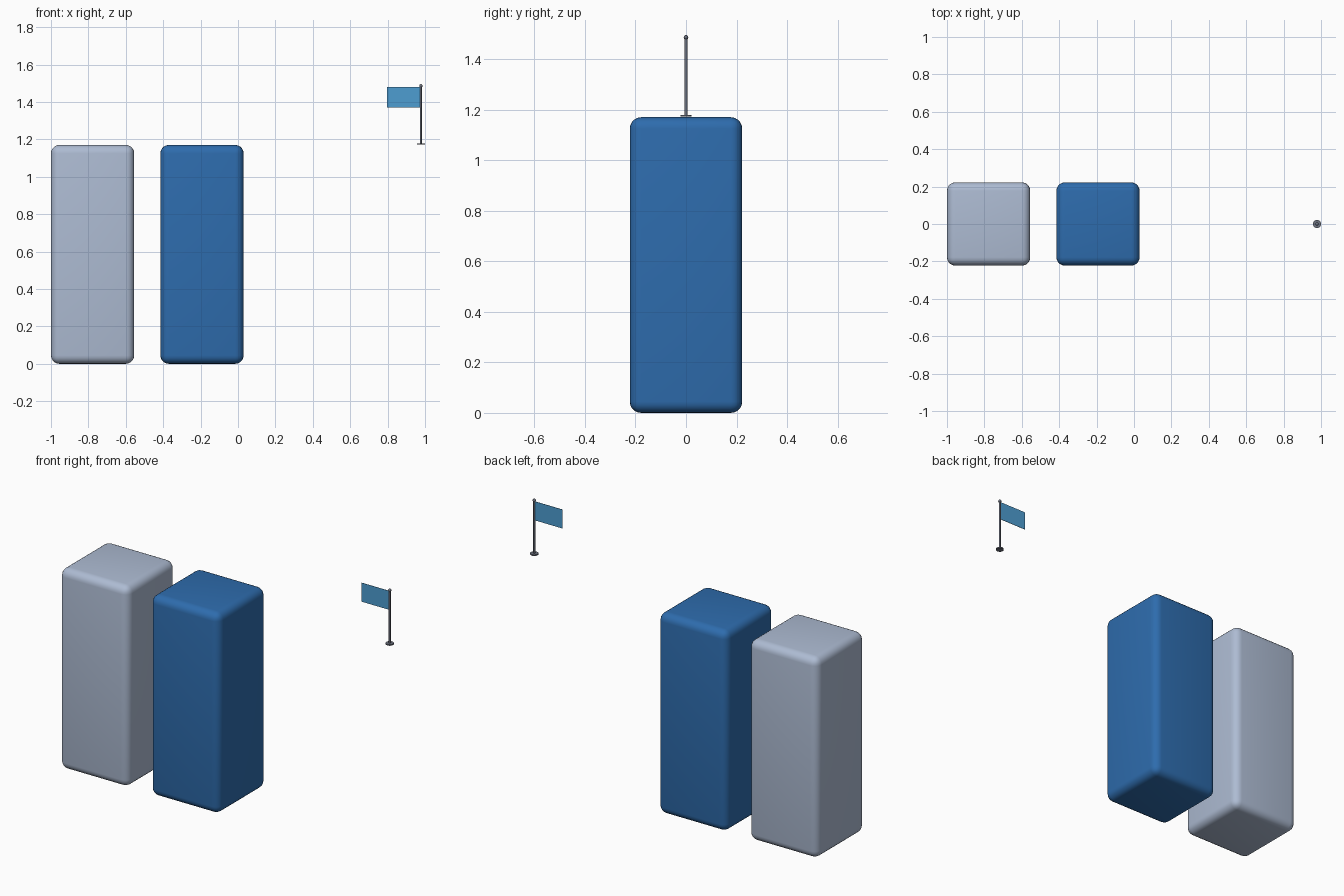
import bpy, math

if "Cube" in bpy.data.objects:
    bpy.data.objects.remove(bpy.data.objects["Cube"])


def material(name, rgb):
    m = bpy.data.materials.new(name)
    m.diffuse_color = (*rgb, 1)
    m.use_nodes = True
    m.node_tree.nodes["Principled BSDF"].inputs["Base Color"].default_value = m.diffuse_color
    return m


GREY = material("pale blue grey", (0.42, 0.50, 0.65))
BLUE = material("deep blue", (0.027, 0.15, 0.42))
SKY = material("flag blue", (0.075, 0.34, 0.64))
STEEL = material("dark steel", (0.15, 0.165, 0.21))


def finish(name, mat, smooth=True):
    ob = bpy.context.object
    ob.name = name
    ob.data.materials.append(mat)
    if smooth:
        bpy.ops.object.shade_smooth_by_angle(angle=math.radians(40))
    return ob


def rounded_block(name, x, mat):
    bpy.ops.mesh.primitive_cube_add(size=1, location=(x, 0, 0.585))
    ob = bpy.context.object
    ob.scale = (0.445, 0.445, 1.17)
    bpy.ops.object.transform_apply(location=False, rotation=False, scale=True)
    mod = ob.modifiers.new("rounded edges", 'BEVEL')
    mod.width = 0.045
    mod.segments = 5
    bpy.ops.object.modifier_apply(modifier=mod.name)
    finish(name, mat)


def cylinder(name, x, r, z0, z1, mat):
    bpy.ops.mesh.primitive_cylinder_add(vertices=20, radius=r, depth=z1 - z0,
                                        location=(x, 0, (z0 + z1) / 2))
    finish(name, mat)


# Two upright rounded blocks
rounded_block("left_block", -0.7775, GREY)
rounded_block("middle_block", -0.1925, BLUE)

# Flagpole: foot, shaft and ball tip
POLE_X = 0.978
cylinder("pole_foot", POLE_X, 0.022, 1.172, 1.179, STEEL)
cylinder("pole_shaft", POLE_X, 0.0055, 1.175, 1.483, STEEL)
bpy.ops.mesh.primitive_uv_sphere_add(segments=16, ring_count=10, radius=0.009,
                                     location=(POLE_X, 0, 1.486))
finish("pole_tip", STEEL)

# Thin flag hanging to the left of the pole
bpy.ops.mesh.primitive_cube_add(size=1, location=(0.885, 0, 1.426))
bpy.context.object.scale = (0.176, 0.002, 0.11)
bpy.ops.object.transform_apply(location=False, rotation=False, scale=True)
finish("flag", SKY, smooth=False)
